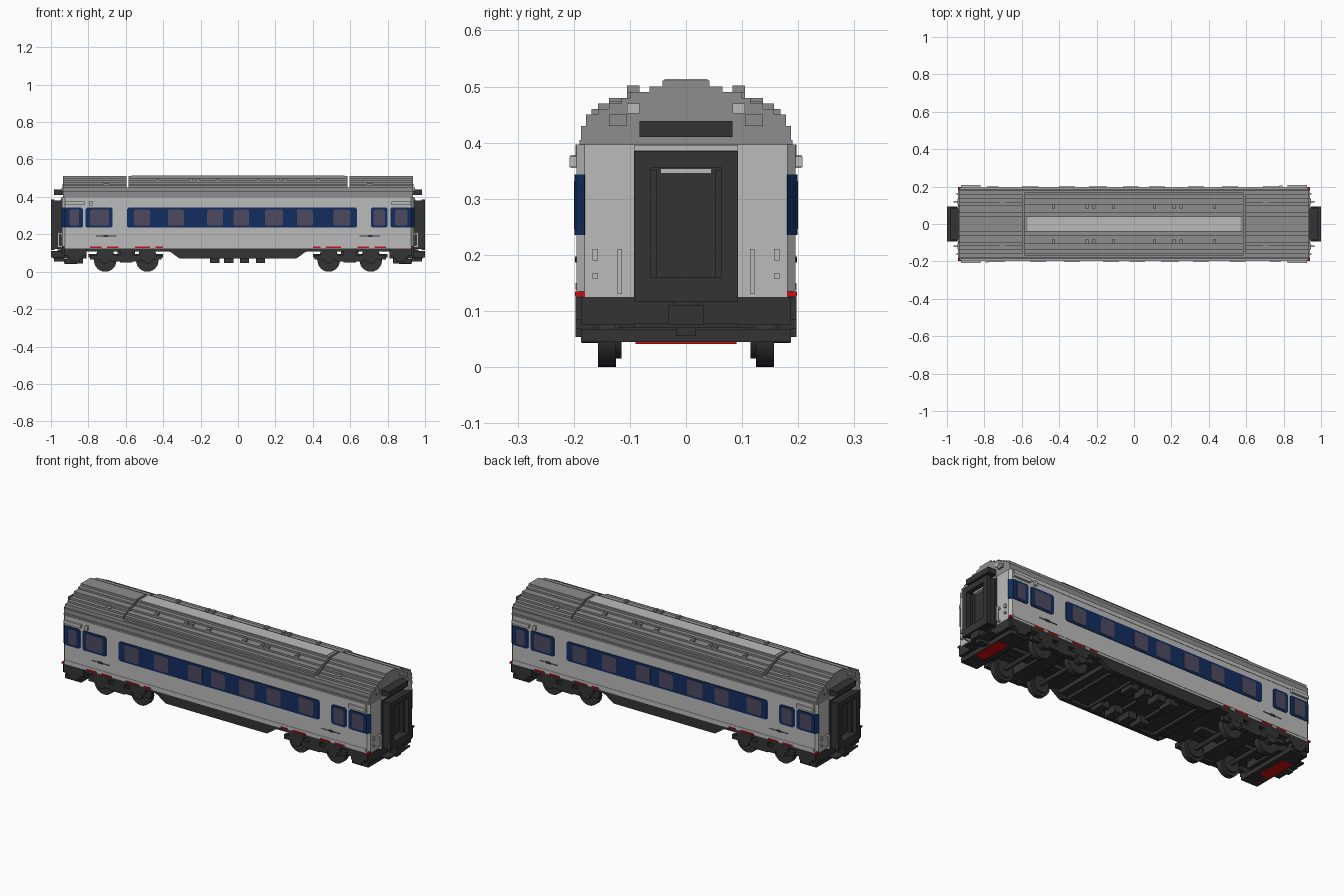
import bpy, bmesh, math
from mathutils import Matrix

if "Cube" in bpy.data.objects:
    bpy.data.objects.remove(bpy.data.objects["Cube"], do_unlink=True)


def material(name, r, g, b):
    m = bpy.data.materials.new(name)
    m.use_nodes = True
    m.diffuse_color = (r, g, b, 1)
    m.node_tree.nodes["Principled BSDF"].inputs["Base Color"].default_value = (r, g, b, 1)
    return m


BODY = material("light grey", .50, .50, .50)
ROOF = material("roof grey", .27, .27, .27)
DARK = material("dark grey", .034, .034, .034)
BLUE = material("dark blue", .006, .027, .115)
GLASS = material("tinted glass", .075, .068, .115)
RED = material("red", .6, .005, .005)

ONE = [(1, 1)]
SPIN = [(1, 1), (-1, -1)]                      # half-turn copies
ENDS = [(1, 1), (-1, 1)]                       # both ends
SIDES = [(1, 1), (1, -1)]                      # both sides
FOUR = [(1, 1), (-1, 1), (1, -1), (-1, -1)]    # every corner


def finish(name, bm, mat, copies):
    """Turn a bmesh into one object holding all its symmetric copies."""
    source = bm.copy()
    bm.clear()
    for sx, sy in copies:
        tmp = bpy.data.meshes.new("tmp")
        part = source.copy()
        part.transform(Matrix.Diagonal((sx, sy, 1, 1)))
        part.to_mesh(tmp)
        bm.from_mesh(tmp)
        part.free()
        bpy.data.meshes.remove(tmp)
    source.free()
    bmesh.ops.recalc_face_normals(bm, faces=bm.faces)
    mesh = bpy.data.meshes.new(name)
    bm.to_mesh(mesh)
    bm.free()
    mesh.materials.append(mat)
    obj = bpy.data.objects.new(name, mesh)
    bpy.context.collection.objects.link(obj)
    return obj


def boxes(name, mat, copies, *specs):
    """Each spec is x0, x1, y0, y1, z0, z1."""
    bm = bmesh.new()
    for x0, x1, y0, y1, z0, z1 in specs:
        size = Matrix.Diagonal((x1 - x0, y1 - y0, z1 - z0, 1))
        place = Matrix.Translation(((x0 + x1) / 2, (y0 + y1) / 2, (z0 + z1) / 2))
        bmesh.ops.create_cube(bm, size=1, matrix=place @ size)
    return finish(name, bm, mat, copies)


def prism(name, mat, copies, outlines, axis, a, b):
    """Extrude flat outlines along an axis from a to b."""
    put = {"x": lambda p, t: (t, p[0], p[1]),
           "y": lambda p, t: (p[0], t, p[1]),
           "z": lambda p, t: (p[0], p[1], t)}[axis]
    bm = bmesh.new()
    for pts in outlines:
        low = [bm.verts.new(put(p, a)) for p in pts]
        high = [bm.verts.new(put(p, b)) for p in pts]
        bm.faces.new(low)
        bm.faces.new(high)
        for i in range(len(pts)):
            j = (i + 1) % len(pts)
            bm.faces.new((low[i], low[j], high[j], high[i]))
    return finish(name, bm, mat, copies)


def cut_rect(x0, x1, z0, z1, c):
    """Rectangle with clipped corners."""
    return [(x0 + c, z0), (x1 - c, z0), (x1, z0 + c), (x1, z1 - c),
            (x1 - c, z1), (x0 + c, z1), (x0, z1 - c), (x0, z0 + c)]


def stepped(base, steps):
    """Symmetric staircase section from (half width, top height) pairs."""
    half, z = [], base
    for w, top in steps:
        half += [(w, z), (w, top)]
        z = top
    return half + [(-w, z) for w, z in reversed(half)]


def discs(name, mat, xs, z, r, y0, y1, sides):
    bm = bmesh.new()
    for x in xs:
        bmesh.ops.create_cone(
            bm, cap_ends=True, segments=sides, radius1=r, radius2=r, depth=y1 - y0,
            matrix=Matrix.Translation((x, (y0 + y1) / 2, z)) @ Matrix.Rotation(math.pi / 2, 4, "X"))
    obj = finish(name, bm, mat, FOUR)
    for p in obj.data.polygons:
        p.use_smooth = len(p.vertices) == 4
    obj.data.set_sharp_from_angle(angle=math.radians(40))


# Body shell with clipped corners
prism("body", BODY, ONE, [cut_rect(-.94, .94, -.195, .195, .014)], "z", .125, .397)
boxes("side_ledge", BODY, SIDES, (-.92, .92, .19, .197, .375, .397), (-.92, .92, .19, .197, .137, .15))

# Blue window bands and panes, the same on each side after a half turn
bands = [(-.593, .636), (-.925, -.83), (-.815, -.67), (.71, .80), (.815, .925)]
prism("window_band", BLUE, SPIN, [cut_rect(a, b, .235, .343, .008) for a, b in bands],
      "y", -.1985, -.19)
panes = [(-.555, -.47), (-.375, -.29), (-.165, -.08), (-.025, .06), (.145, .24), (.315, .40),
         (.51, .60), (-.90, -.85), (-.79, -.69), (.725, .785), (.84, .905)]
prism("window_pane", GLASS, SPIN, [cut_rect(a, b, .246, .332, .007) for a, b in panes],
      "y", -.2, -.19)
prism("corner_band", BLUE, FOUR, [[(.923, .198), (.943, .181), (.935, .178), (.918, .19)]],
      "z", .235, .343)

# Side fittings
boxes("door_rail", BODY, FOUR, (.82, .925, .19, .208, .357, .375))
boxes("side_lamp", BODY, SPIN, (-.795, -.778, -.206, -.19, .355, .378))
boxes("door_handle", DARK, FOUR, (.65, .76, .19, .197, .189, .193), (.695, .72, .19, .198, .186, .197))
boxes("red_sill", RED, FOUR, (.40, .44, .18, .198, .126, .135), (.47, .55, .18, .198, .126, .135),
      (.64, .70, .18, .198, .126, .135), (.73, .79, .18, .198, .126, .135),
      (.925, .942, .18, .198, .126, .135))

# Roof: continuous base, tall middle section, narrower end sections with gaps between
prism("roof_base", ROOF, ONE, [stepped(.397, [(.190, .405), (.187, .43), (.178, .45)])],
      "x", -.935, .935)
prism("roof_middle", ROOF, ONE, [stepped(.45, [(.168, .46), (.157, .47), (.137, .48),
      (.105, .49), (.065, .50), (.042, .511)])], "x", -.585, .585)
prism("roof_end", ROOF, ENDS, [stepped(.45, [(.157, .46), (.137, .47), (.115, .48),
      (.10, .49), (.065, .50), (.042, .511)])], "x", .597, .935)
boxes("roof_light_strip", BODY, ONE, (-.57, .57, -.038, .038, .505, .513))
boxes("roof_clip", ROOF, FOUR, *[(x - .008, x + .008, .083, .105, .48, .502)
      for x in (.11, .215, .25, .43)])
boxes("roof_hatch", ROOF, FOUR, (.69, .72, .083, .137, .45, .474))
boxes("roof_end_light", BODY, FOUR, (.93, .939, .083, .105, .452, .47))
boxes("roof_edge_block", ROOF, FOUR, (.92, .945, .105, .137, .43, .45))

# End hood, handrails and small end fittings
boxes("end_hood", DARK, ENDS, (.93, .985, -.083, .083, .41, .439))
boxes("end_cornice", BODY, ENDS, (.93, .946, -.093, .093, .386, .396))
boxes("end_handrail", BODY, FOUR, (.955, .965, .114, .122, .13, .21),
      (.93, .965, .114, .122, .20, .21), (.93, .965, .114, .122, .13, .14))
boxes("end_socket", BODY, FOUR, (.935, .95, .157, .167, .19, .21), (.935, .95, .157, .167, .158, .168))

# Gangway: ribbed outer frame around a recessed door
def ring(x0, x1, w, z0, z1):
    return [(x0, x1, -w, -.063, z0, z1), (x0, x1, .063, w, z0, z1),
            (x0, x1, -.063, .063, z0, .16), (x0, x1, -.063, .063, .355, z1)]


boxes("gangway_frame", DARK, ENDS, *ring(.935, .95, .093, .117, .385),
      *ring(.95, .98, .088, .122, .38), *ring(.98, 1, .093, .117, .385))
boxes("gangway_door", DARK, ENDS, (.935, .955, -.07, .07, .15, .36))
boxes("door_frame", DARK, ENDS, (.95, .975, -.063, -.052, .16, .35), (.95, .975, .052, .063, .16, .35))
boxes("door_header", BODY, ENDS, (.95, .975, -.045, .045, .345, .354))

# Underframe, end beams and couplers
boxes("floor_plate", DARK, ONE, (-.93, .93, -.187, .187, .108, .125))
boxes("end_beam", DARK, ENDS, (.89, .942, -.187, .187, .075, .125), (.81, .935, -.12, .12, .07, .11),
      (.83, .93, -.187, .187, .045, .068))
boxes("end_step", DARK, FOUR, (.81, .93, .165, .197, .085, .125), (.83, .91, .165, .197, .068, .09),
      (.845, .895, .165, .197, .054, .07))
boxes("coupler", DARK, ENDS, (.93, 1, -.032, .032, .075, .11), (.93, .985, -.018, .018, .055, .08),
      (.94, .965, -.022, .022, .105, .118), (.94, .99, -.093, .093, .07, .078))
boxes("red_plate", RED, ENDS, (.86, .925, -.09, .09, .041, .046))

# Centre skirts with stepped ends, and the equipment between them
skirt = [(-.39, .125), (-.39, .115), (-.36, .105), (-.34, .09), (-.31, .07)]
prism("skirt", DARK, SIDES, [skirt + [(-x, z) for x, z in reversed(skirt)]], "y", .165, .19)
boxes("underfloor_tray", DARK, ONE, (-.33, .33, -.17, .17, .085, .11))
boxes("underfloor_rib", DARK, ONE, *[(x - .012, x + .012, -.165, .165, .07, .09)
      for x in (-.27, -.14, 0, .14, .27)])
boxes("equipment_box", DARK, SIDES, *[(x - .025, x + .025, .07, .15, .047, .09)
      for x in (-.125, -.05, .035, .12)])

# Bogies
AXLES = (.485, .71)
discs("wheel", DARK, AXLES, .06, .06, .125, .157, 24)
discs("axle_cap", DARK, AXLES, .073, .03, .157, .186, 12)
discs("axle", DARK, AXLES, .06, .012, 0, .13, 10)
discs("brake_disc", DARK, AXLES, .06, .045, .115, .126, 16)
boxes("bogie_frame", DARK, FOUR, (.41, .79, .16, .182, .065, .09), (.52, .68, .158, .187, .055, .085),
      (.44, .53, .16, .187, .08, .112), (.665, .755, .16, .187, .08, .112),
      (.565, .63, .155, .187, .05, .11))
boxes("bogie_bolster", DARK, ENDS, (.55, .645, -.165, .165, .06, .11), (.40, .80, -.03, .03, .075, .095))
